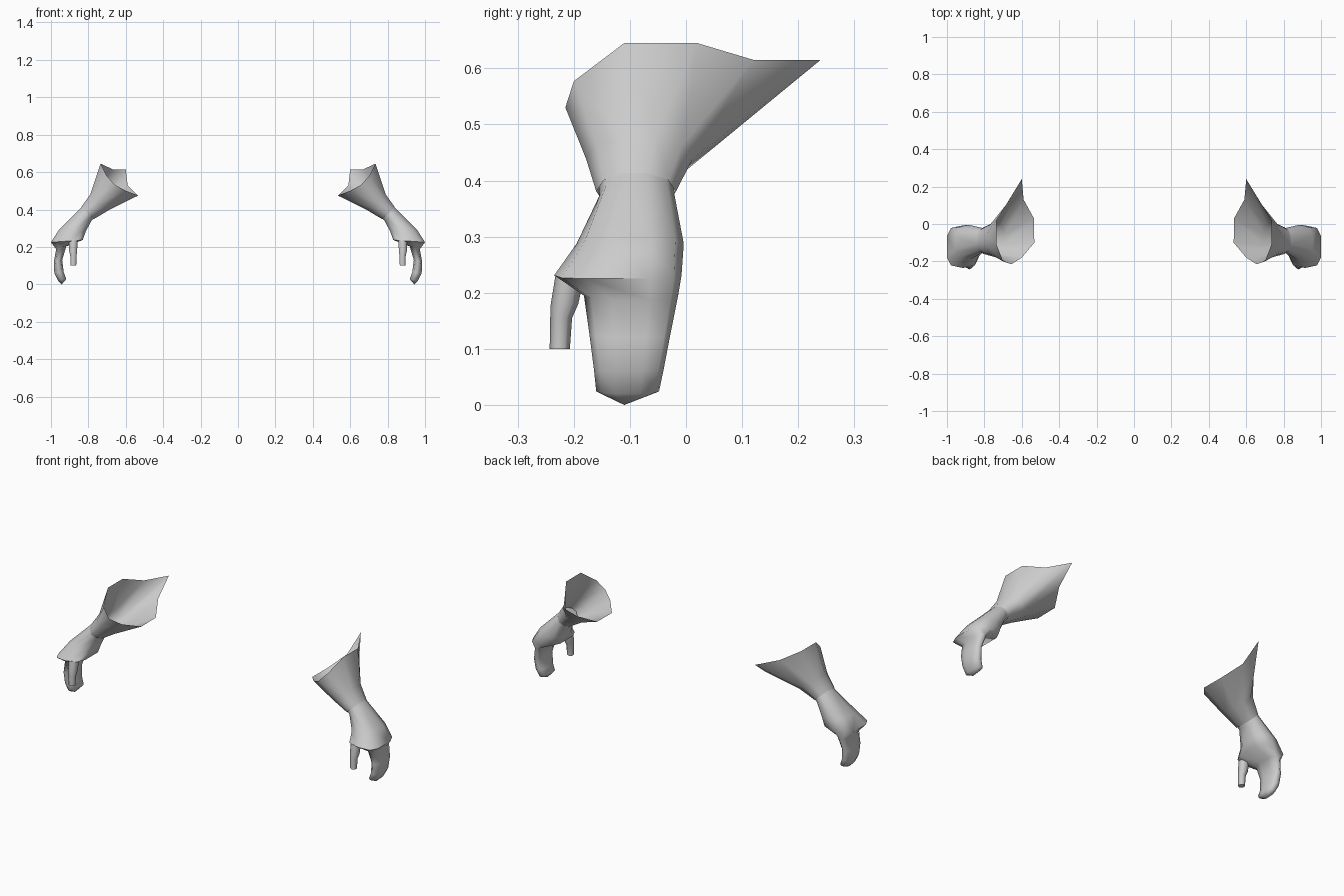
import bpy, bmesh, math
from mathutils import Vector

if "Cube" in bpy.data.objects:
    bpy.data.objects.remove(bpy.data.objects["Cube"])

grey = bpy.data.materials.new("plain grey")
grey.diffuse_color = (0.6, 0.6, 0.6, 1)
grey.use_nodes = True
grey.node_tree.nodes["Principled BSDF"].inputs["Base Color"].default_value = grey.diffuse_color


def ring(outer, inner, front, back, n=10, power=1.0):
    """Oval ring: outer/inner are (x, z) ends, front/back the y limits."""
    o, i = Vector((outer[0], 0, outer[1])), Vector((inner[0], 0, inner[1]))
    mid, half = (o + i) / 2, (o - i) / 2
    cy, ry = (front + back) / 2, (back - front) / 2
    raw = []
    for k in range(n):
        a = 2 * math.pi * (k - 0.5) / n
        c, s = math.cos(a), math.sin(a)
        raw.append((math.copysign(abs(c) ** power, c), math.copysign(abs(s) ** power, s)))
    mc, ms = max(c for c, s in raw), max(s for c, s in raw)
    return [mid + half * (c / mc) + Vector((0, cy + ry * s / ms, 0)) for c, s in raw]


def loft(name, rings, cap_start=True, tip=None):
    """Skin a list of rings and mirror the part to the other hand."""
    bm = bmesh.new()
    loops = [[bm.verts.new(p) for p in r] for r in rings]
    n = len(loops[0])
    for a, b in zip(loops, loops[1:]):
        for k in range(n):
            j = (k + 1) % n
            bm.faces.new((a[k], a[j], b[j], b[k]))
    if cap_start:
        bm.faces.new(loops[0])
    if tip:
        t = bm.verts.new(tip)
        for k in range(n):
            bm.faces.new((loops[-1][k], loops[-1][(k + 1) % n], t))
    elif cap_start:
        bm.faces.new(loops[-1])
    bmesh.ops.recalc_face_normals(bm, faces=bm.faces[:])
    me = bpy.data.meshes.new(name)
    bm.to_mesh(me)
    bm.free()
    me.materials.append(grey)
    ob = bpy.data.objects.new(name, me)
    bpy.context.collection.objects.link(ob)
    bpy.ops.object.select_all(action='DESELECT')
    ob.select_set(True)
    bpy.context.view_layer.objects.active = ob
    bpy.ops.object.shade_smooth_by_angle(angle=math.radians(65))
    ob.modifiers.new("mirror", 'MIRROR').use_axis = (True, False, False)
    return ob


# Flared open cuff with a pointed back corner
rim = [Vector(p) for p in (
    (.735, -.11, .645), (.735, .02, .645), (.67, .12, .615), (.60, .24, .615),
    (.59, .13, .53), (.535, .03, .475), (.533, -.10, .475), (.60, -.18, .50),
    (.655, -.215, .53), (.70, -.20, .577))]
loft("cuff", [
    rim,
    ring((.79, .48), (.69, .397), -.178, .012),
    ring((.838, .413), (.772, .348), -.16, -.018),
], cap_start=False)

# Wrist, palm and joined fingers
loft("hand", [
    ring((.825, .425), (.765, .36), -.155, -.022),
    ring((.845, .405), (.785, .338), -.155, -.02),
    ring((.955, .295), (.815, .28), -.195, -.004, power=.8),
    ring((1.0, .225), (.83, .237), -.235, -.008, power=.6),
    ring((.972, .187), (.918, .203), -.182, -.014, power=.8),
    ring((.985, .12), (.940, .13), -.172, -.028, power=.8),
    ring((.982, .06), (.932, .065), -.164, -.04, power=.8),
    ring((.962, .02), (.918, .028), -.16, -.048, power=.8),
], tip=(.942, -.11, .0))

# Thumb
loft("thumb", [
    ring((.905, .235), (.858, .235), -.232, -.18, n=6),
    ring((.903, .18), (.860, .18), -.241, -.192, n=6),
    ring((.897, .155), (.863, .155), -.242, -.203, n=6),
    ring((.895, .10), (.865, .10), -.243, -.207, n=6),
])
